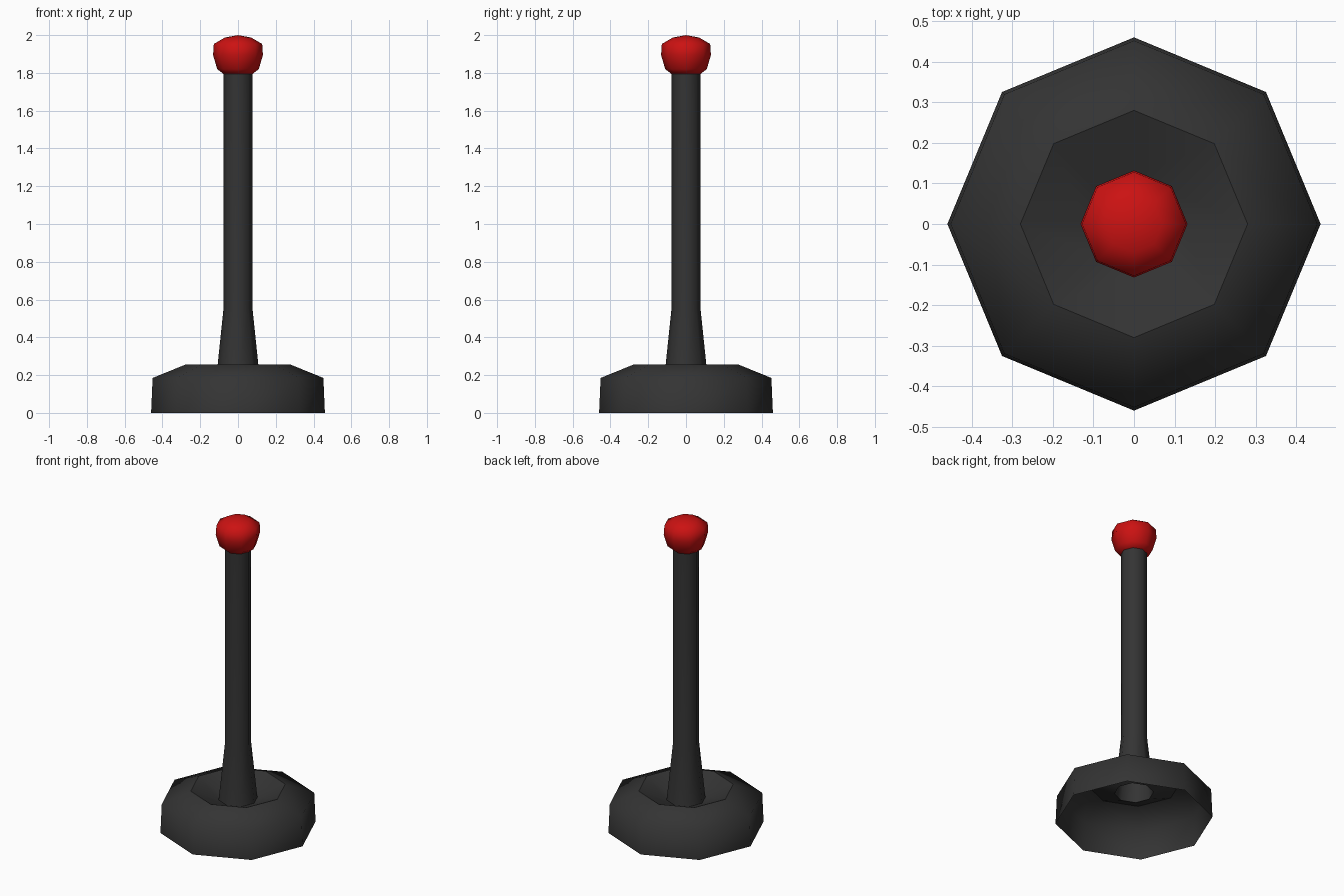
import bpy
import bmesh
import math

if "Cube" in bpy.data.objects:
    bpy.data.objects.remove(bpy.data.objects["Cube"])

SIDES = 8


def material(name, rgb):
    mat = bpy.data.materials.new(name)
    mat.diffuse_color = (*rgb, 1.0)
    mat.use_nodes = True
    mat.node_tree.nodes["Principled BSDF"].inputs["Base Color"].default_value = mat.diffuse_color
    return mat


def lathe(name, profile, mat):
    """Turn an (r, z) profile, listed from bottom outside to top, into a smooth octagonal part."""
    bm = bmesh.new()
    rings = []
    for r, z in profile:
        if r == 0:
            rings.append([bm.verts.new((0, 0, z))] * SIDES)
        else:
            angles = [i * math.tau / SIDES for i in range(SIDES)]
            rings.append([bm.verts.new((r * math.cos(a), r * math.sin(a), z)) for a in angles])
    for low, high in zip(rings, rings[1:]):
        for i in range(SIDES):
            j = (i + 1) % SIDES
            corners = [low[i], low[j], high[j], high[i]]
            bm.faces.new(list(dict.fromkeys(corners))).smooth = True
    mesh = bpy.data.meshes.new(name)
    bm.to_mesh(mesh)
    bm.free()
    mesh.materials.append(mat)
    obj = bpy.data.objects.new(name, mesh)
    bpy.context.collection.objects.link(obj)
    return obj


black = material("dark_grey_plastic", (0.034, 0.034, 0.034))
red = material("red_plastic", (0.6, 0.006, 0.006))

# Base shell, open underneath
lathe("base_skirt", [(0.46, 0.0), (0.452, 0.185), (0.28, 0.255)], black)

# Sunken dish between the rim and the stick
lathe("base_dish", [(0.28, 0.255), (0.115, 0.185)], black)

# Hollow stick with a flared foot
lathe("stick", [(0.115, 0.185), (0.077, 0.55), (0.077, 1.81)], black)

# Ball knob
lathe("ball_knob", [(0, 1.785), (0.075, 1.793), (0.11, 1.82), (0.132, 1.895),
                    (0.128, 1.953), (0.07, 1.987), (0, 2.0)], red)
